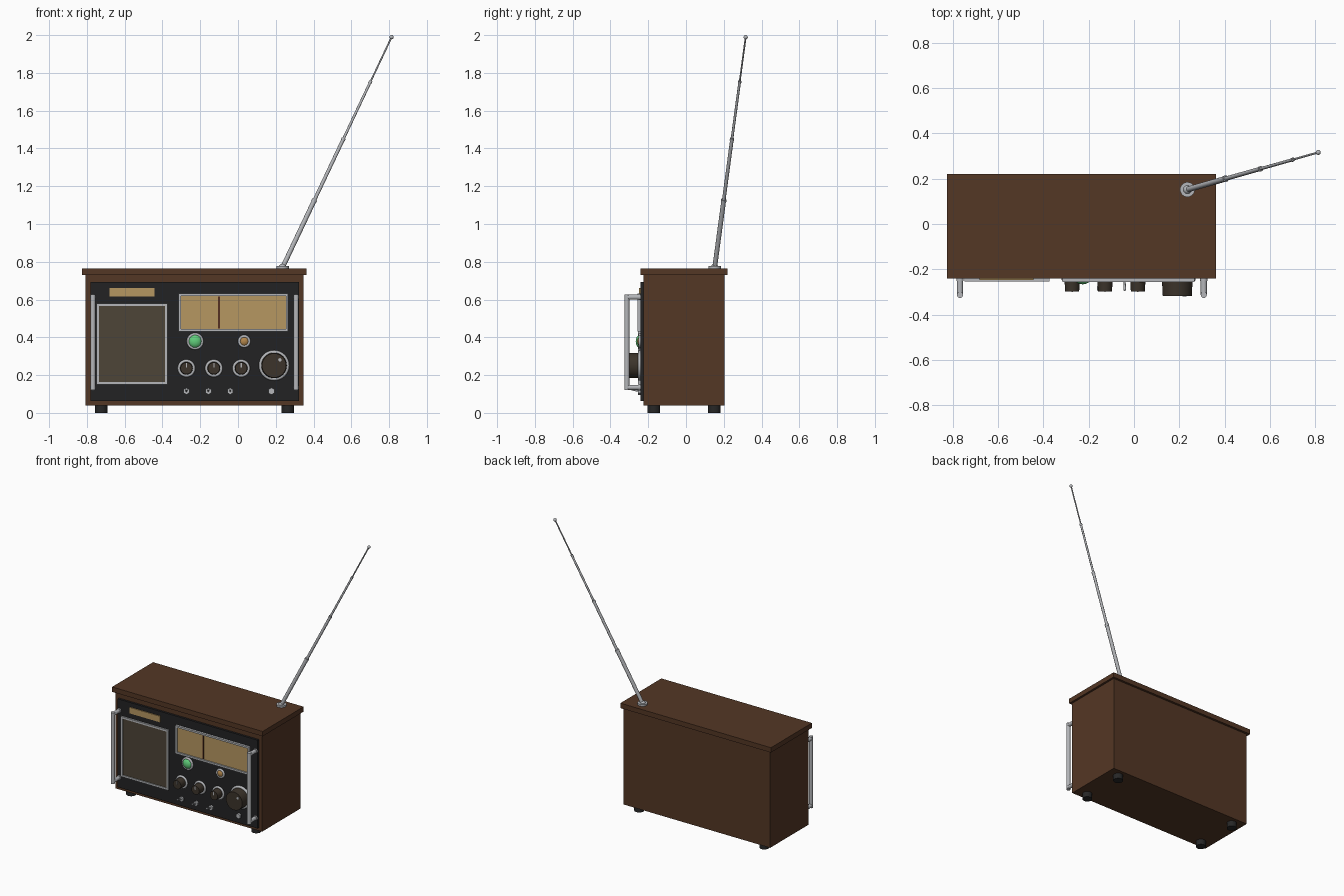
import bpy, math
from mathutils import Vector

if "Cube" in bpy.data.objects:
    bpy.data.objects.remove(bpy.data.objects["Cube"])

def mat(name, c):
    m = bpy.data.materials.new(name)
    m.diffuse_color = (*c, 1)
    m.use_nodes = True
    m.node_tree.nodes["Principled BSDF"].inputs["Base Color"].default_value = m.diffuse_color
    return m

WOOD = mat("walnut wood", (0.088, 0.038, 0.018))
BLACK = mat("black panel", (0.016, 0.016, 0.017))
METAL = mat("brushed metal", (0.46, 0.47, 0.49))
TAN = mat("dial tan", (0.47, 0.31, 0.12))
GRILLE = mat("speaker cloth", (0.075, 0.058, 0.038))
KNOB = mat("dark brown knob", (0.045, 0.034, 0.024))
NEEDLE = mat("needle brown", (0.09, 0.03, 0.015))
GREEN = mat("green lamp", (0.12, 0.62, 0.2))
AMBER = mat("amber lamp", (0.45, 0.24, 0.07))
RUBBER = mat("black rubber", (0.02, 0.02, 0.02))

CX = -0.23      # middle of the cabinet
PY = -0.241     # front surface of the panel

def finish(o, name, m, smooth=False):
    o.name = name
    o.data.materials.append(m)
    if smooth:
        bpy.ops.object.shade_smooth_by_angle(angle=math.radians(40))
    return o

def box(name, x, y, z, m):
    """Box from (low, high) ranges."""
    bpy.ops.mesh.primitive_cube_add(size=1, location=[sum(r) / 2 for r in (x, y, z)])
    o = bpy.context.object
    o.scale = [r[1] - r[0] for r in (x, y, z)]
    bpy.ops.object.transform_apply(location=False, rotation=False, scale=True)
    return finish(o, name, m)

def rod(name, a, b, r1, m, r2=None, n=24):
    """Cylinder or cone between two points."""
    a, b = Vector(a), Vector(b)
    d = b - a
    bpy.ops.mesh.primitive_cone_add(vertices=n, radius1=r1, radius2=r1 if r2 is None else r2,
                                    depth=d.length, location=(a + b) / 2,
                                    rotation=d.to_track_quat('Z', 'Y').to_euler())
    return finish(bpy.context.object, name, m, True)

def ball(name, p, r, m, flat=1):
    bpy.ops.mesh.primitive_uv_sphere_add(segments=24, ring_count=12, radius=r, location=p)
    o = bpy.context.object
    o.scale.y = flat
    return finish(o, name, m, True)

def ring(name, x, z, r, minor):
    bpy.ops.mesh.primitive_torus_add(major_radius=r - minor, minor_radius=minor, major_segments=32,
                                     minor_segments=10, location=(x, PY - 0.003, z),
                                     rotation=(math.pi / 2, 0, 0))
    return finish(bpy.context.object, name, METAL, True)

def frame(name, x, z, w, y0):
    """Rectangular metal trim of four bars."""
    y = (y0, PY)
    box(name + "_left", (x[0], x[0] + w), y, z, METAL)
    box(name + "_right", (x[1] - w, x[1]), y, z, METAL)
    box(name + "_bottom", (x[0] + w, x[1] - w), y, (z[0], z[0] + w), METAL)
    box(name + "_top", (x[0] + w, x[1] - w), y, (z[1] - w, z[1]), METAL)

# Cabinet, lid, front panel
box("cabinet", (-0.808, 0.348), (-0.226, 0.205), (0.04, 0.73), WOOD)
box("lid", (-0.825, 0.363), (-0.241, 0.221), (0.73, 0.765), WOOD)
box("front_panel", (-0.781, 0.323), (PY, -0.22), (0.062, 0.692), BLACK)

# Feet and handles, mirrored about the cabinet middle
for s, side in ((-1, "left"), (1, "right")):
    for y, end in ((-0.17, "front"), (0.15, "back")):
        fx = CX + s * 0.494
        rod(f"foot_{end}_{side}", (fx, y, 0), (fx, y, 0.04), 0.033, RUBBER)
    hx = CX + s * 0.538
    rod(f"handle_bar_{side}", (hx, -0.313, 0.12), (hx, -0.313, 0.628), 0.0135, METAL)
    for z in (0.135, 0.613):
        rod(f"handle_arm_{side}", (hx, PY, z), (hx, -0.313, z), 0.0135, METAL)
        rod(f"handle_flange_{side}", (hx, PY + 0.001, z), (hx, PY - 0.01, z), 0.016, METAL)

# Speaker and nameplate
box("speaker_cloth", (-0.742, -0.381), (PY - 0.005, PY), (0.158, 0.573), GRILLE)
frame("speaker_frame", (-0.749, -0.374), (0.151, 0.58), 0.013, PY - 0.012)
box("blank_nameplate", (-0.681, -0.443), (PY - 0.007, PY), (0.617, 0.66), TAN)

# Tuning dial with needle
box("dial_plate", (-0.310, 0.260), (PY - 0.006, PY), (0.438, 0.627), TAN)
frame("dial_frame", (-0.316, 0.266), (0.432, 0.633), 0.013, PY - 0.016)
box("dial_needle", (-0.105, -0.095), (PY - 0.011, PY - 0.005), (0.448, 0.617), NEEDLE)

# Lamps
for name, x, r, m in (("green_lamp", -0.227, 0.045, GREEN), ("amber_lamp", 0.033, 0.034, AMBER)):
    ring(name + "_bezel", x, 0.379, r, 0.008)
    ball(name, (x, PY, 0.379), r - 0.009, m, 0.7)

# Knobs with pointer marks
for i in range(3):
    x, z = -0.273 + 0.145 * i, 0.236
    ring("small_knob_ring", x, z, 0.047, 0.008)
    rod("small_knob", (x, PY, z), (x, -0.298, z), 0.034, KNOB, 0.031, 32)
    box("small_knob_pointer", (x - 0.003, x + 0.003), (-0.301, -0.297), (z + 0.004, z + 0.028), METAL)
ring("tuning_knob_ring", 0.191, 0.251, 0.081, 0.010)
rod("tuning_knob", (0.191, PY, 0.251), (0.191, -0.317, 0.251), 0.068, KNOB, 0.064, 40)
rod("tuning_knob_dot", (0.222, -0.316, 0.281), (0.222, -0.321, 0.281), 0.009, METAL)

# Toggle switches and headphone jack
for i in range(3):
    x, z = -0.273 + 0.116 * i, 0.115
    rod("switch_nut", (x, PY, z), (x, PY - 0.012, z), 0.018, METAL, n=6)
    rod("switch_lever", (x, PY - 0.01, z), (x, -0.293, z + 0.012), 0.004, METAL, 0.006, 12)
rod("jack_nut", (0.177, PY, 0.115), (0.177, PY - 0.012, 0.115), 0.019, METAL, n=6)

# Telescopic antenna
start, tip = Vector((0.236, 0.152, 0.77)), Vector((0.813, 0.316, 1.989))
rod("antenna_base", (0.236, 0.152, 0.764), (0.236, 0.152, 0.777), 0.033, METAL)
ball("antenna_pivot", start, 0.02, METAL)
stops, radii = (0, 0.29, 0.557, 0.805, 1), (0.0125, 0.0095, 0.007, 0.0045)
axis = (tip - start).normalized()
for i, r in enumerate(radii):
    a, b = start.lerp(tip, stops[i]), start.lerp(tip, stops[i + 1])
    rod("antenna_section", a, b, r, METAL, n=16)
    if i < 3:
        rod("antenna_collar", b - axis * 0.008, b + axis * 0.006, r + 0.002, METAL, n=16)
ball("antenna_tip", tip, 0.011, METAL)
